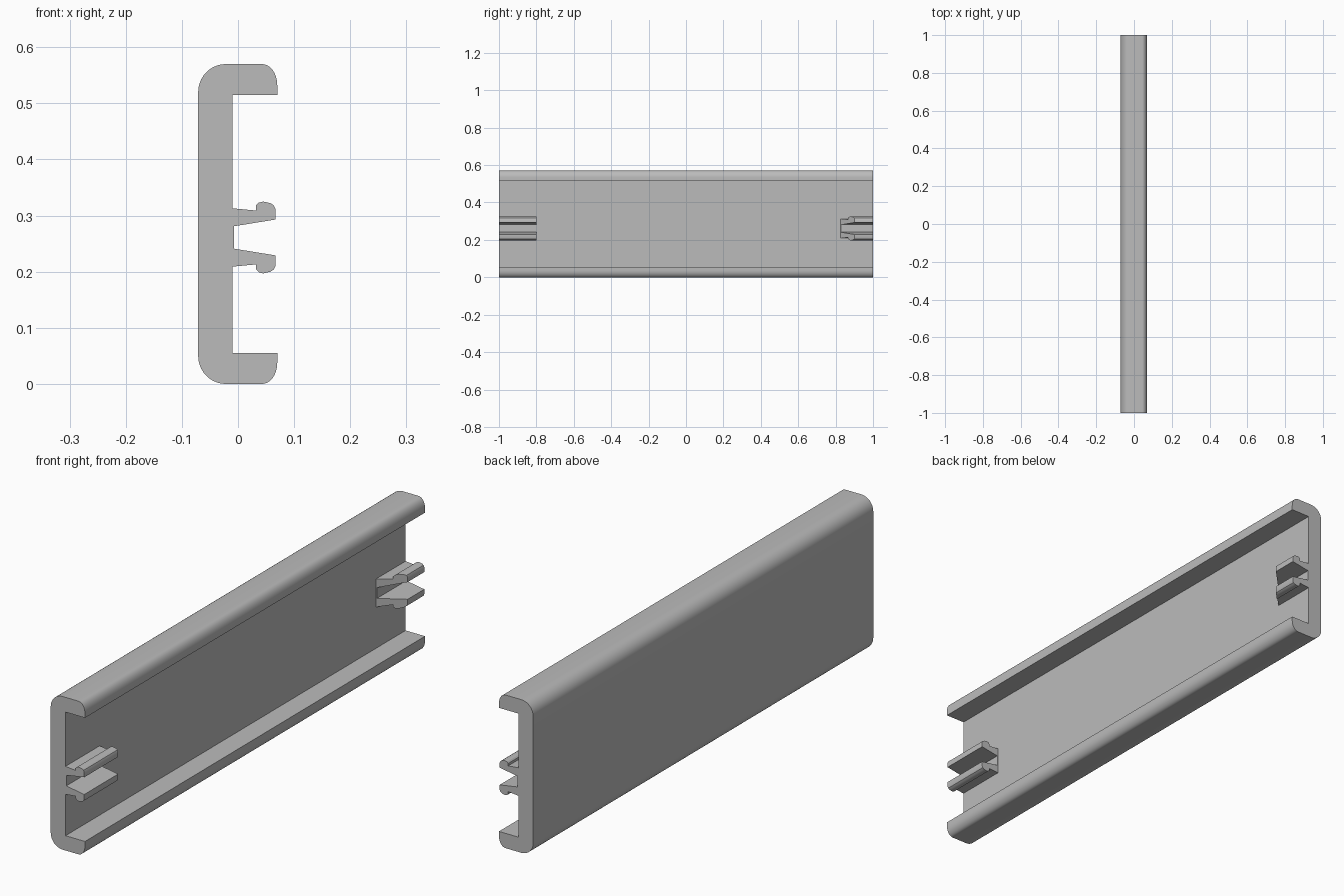
import bpy
import bmesh
import math

cube = bpy.data.objects.get("Cube")
if cube:
    bpy.data.objects.remove(cube)

grey = bpy.data.materials.new("plain grey")
grey.use_nodes = True
colour = (0.5, 0.5, 0.5, 1)
grey.diffuse_color = colour
grey.node_tree.nodes["Principled BSDF"].inputs["Base Color"].default_value = colour


def arc(cx, cz, rx, rz, start, end, steps=10):
    """Points on a quarter ellipse, angles in degrees."""
    angles = [math.radians(start + (end - start) * i / steps) for i in range(steps + 1)]
    return [(cx + rx * math.cos(a), cz + rz * math.sin(a)) for a in angles]


def mirrored(half, centre):
    """Close an upper half outline with its reflection below the centre height."""
    return half + [(x, 2 * centre - z) for x, z in reversed(half)]


def extrude(name, outline, y_start, y_end, slant=0.0):
    """Run an x-z outline along y; slant skews the starting end outwards in x."""
    bm = bmesh.new()
    near = [bm.verts.new((x, y_start + slant * (x - WALL), z)) for x, z in outline]
    far = [bm.verts.new((x, y_end, z)) for x, z in outline]
    bm.faces.new(near)
    bm.faces.new(far[::-1])
    for i in range(len(near)):
        j = (i + 1) % len(near)
        bm.faces.new((near[i], far[i], far[j], near[j]))
    bmesh.ops.recalc_face_normals(bm, faces=bm.faces)
    mesh = bpy.data.meshes.new(name)
    bm.to_mesh(mesh)
    bm.free()
    mesh.materials.append(grey)
    obj = bpy.data.objects.new(name, mesh)
    bpy.context.collection.objects.link(obj)
    bpy.ops.object.select_all(action='DESELECT')
    obj.select_set(True)
    bpy.context.view_layer.objects.active = obj
    bpy.ops.object.shade_smooth_by_angle(angle=math.radians(30))
    return obj


WALL = -0.01    # inner face of the channel wall
HEIGHT = 0.57

# Channel: rounded back corners, softer flange lips
channel_half = (arc(-0.022, HEIGHT - 0.05, 0.049, 0.05, 180, 90)
                + arc(0.043, HEIGHT - 0.038, 0.027, 0.038, 90, 0)
                + [(0.07, 0.515), (WALL, 0.515)])
extrude("channel_rail", mirrored(channel_half, HEIGHT / 2), -1, 1)

# Snap clips: two tapered prongs with rounded catches joined by a thin base
clip_half = [(WALL - 0.01, 0.313), (WALL, 0.313), (0.032, 0.309), (0.032, 0.318),
             (0.037, 0.323), (0.045, 0.325), (0.058, 0.322), (0.064, 0.318),
             (0.067, 0.311), (0.067, 0.293), (-0.007, 0.281)]
clip = mirrored(clip_half, 0.261)
extrude("front_clip", clip, -1, -0.8)
extrude("back_clip", clip, 0.825, 1, slant=1.0)
